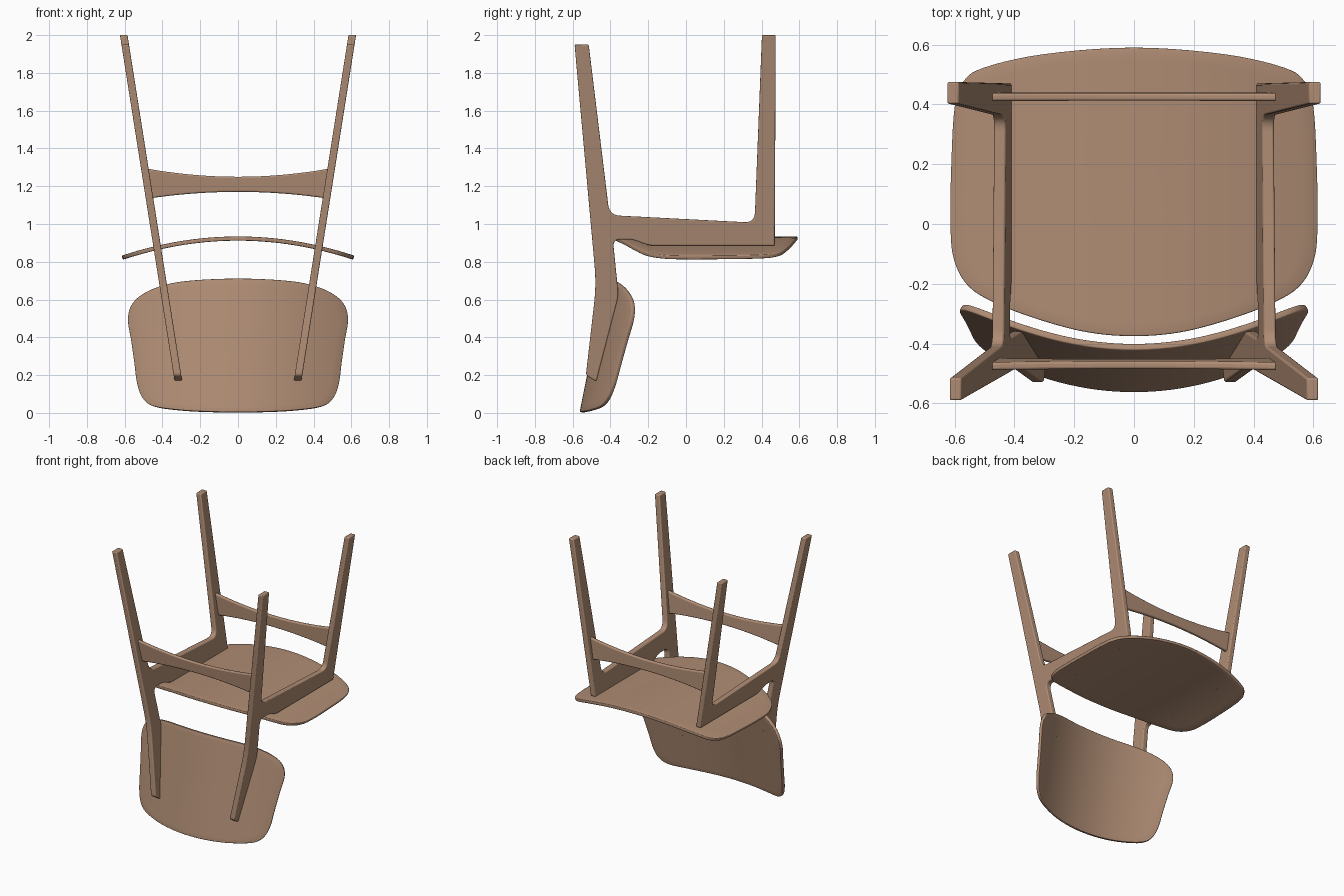
import bpy, bmesh, math
from mathutils import Vector

if "Cube" in bpy.data.objects:
    bpy.data.objects.remove(bpy.data.objects["Cube"])

wood = bpy.data.materials.new("warm wood")
wood.diffuse_color = (0.43, 0.265, 0.175, 1)
wood.use_nodes = True
wood.node_tree.nodes["Principled BSDF"].inputs["Base Color"].default_value = wood.diffuse_color


def make(name, bm, bevel=0.0, solid=0.0, mirror=False):
    """Turn a bmesh into a smooth-shaded wooden object with its modifiers."""
    bmesh.ops.recalc_face_normals(bm, faces=bm.faces)
    me = bpy.data.meshes.new(name)
    bm.to_mesh(me)
    bm.free()
    me.materials.append(wood)
    ob = bpy.data.objects.new(name, me)
    bpy.context.collection.objects.link(ob)
    if solid:
        m = ob.modifiers.new("thickness", 'SOLIDIFY')
        m.thickness, m.offset = solid, 0
    if bevel:
        m = ob.modifiers.new("rounded edges", 'BEVEL')
        m.width, m.segments = bevel, 3
        m.limit_method, m.angle_limit = 'ANGLE', math.radians(40)
    if mirror:
        ob.modifiers.new("mirror", 'MIRROR')
    bpy.ops.object.select_all(action='DESELECT')
    ob.select_set(True)
    bpy.context.view_layer.objects.active = ob
    bpy.ops.object.shade_smooth_by_angle(angle=math.radians(35))
    return ob


def smooth_loop(half, steps=5):
    """Closed Catmull-Rom outline from a right-hand half (first and last on the axis)."""
    pts = [Vector(p) for p in half] + [Vector((-x, v)) for x, v in half[-2:0:-1]]
    n, out = len(pts), []
    for i in range(n):
        a, b, c, d = (pts[(i + k) % n] for k in (-1, 0, 1, 2))
        for s in range(steps):
            t = s / steps
            out.append(0.5 * (2 * b + (c - a) * t + (2 * a - 5 * b + 4 * c - d) * t * t
                              + (3 * b - a - 3 * c + d) * t ** 3))
    return out


def sheet(name, half, bend, thick, rings=12):
    """Bent plywood sheet: concentric rings of the outline mapped by bend(x, v)."""
    loop = smooth_loop(half)
    mid = Vector((0, (half[0][1] + half[-1][1]) / 2))
    bm = bmesh.new()
    centre = bm.verts.new(bend(*mid))
    prev = None
    for r in range(1, rings + 1):
        ring = [bm.verts.new(bend(*(mid + (p - mid) * r / rings))) for p in loop]
        for i in range(len(ring)):
            j = (i + 1) % len(ring)
            bm.faces.new((prev[i], prev[j], ring[j], ring[i]) if prev
                         else (centre, ring[j], ring[i]))
        prev = ring
    return make(name, bm, bevel=0.005, solid=thick)


# Seat: arched across its width
def seat_bend(x, y):
    return (x, y, 0.923 - 0.27 * x * x)


sheet("seat", [(0, 0.59), (0.3, 0.568), (0.5, 0.523), (0.57, 0.475), (0.598, 0.39),
               (0.609, 0.2), (0.612, 0.0), (0.6, -0.12), (0.55, -0.21), (0.45, -0.27),
               (0.3, -0.325), (0.15, -0.363), (0, -0.375)], seat_bend, 0.022)


# Backrest: leaning and curved around the sitter
def back_bend(x, z):
    return (x, -0.553 + 0.2 * z + 0.51 * x * x, z)


sheet("backrest", [(0, 0.71), (0.2, 0.703), (0.35, 0.685), (0.47, 0.645), (0.55, 0.585),
                   (0.579, 0.5), (0.562, 0.38), (0.545, 0.26), (0.53, 0.15), (0.5, 0.075),
                   (0.44, 0.033), (0.3, 0.013), (0.15, 0.005), (0, 0.003)], back_bend, 0.022)


# Side frames: two legs, rail and back post in one splayed board
def splay(z):
    return 0.289 + 0.158 * z


corners = [(-0.59, 1.95, 0), (-0.515, 1.95, 0), (-0.405, 1.047, 0.055), (0.363, 1.007, 0.055),
           (0.402, 2.0, 0), (0.475, 2.0, 0), (0.47, 0.885, 0), (-0.2, 0.885, 0.04),
           (-0.28, 0.918, 0.03), (-0.387, 0.918, 0.04), (-0.357, 0.62, 0.04),
           (-0.475, 0.165, 0.015), (-0.53, 0.2, 0.015), (-0.475, 0.68, 0.1)]
profile = []
for i, (y, z, r) in enumerate(corners):
    p = Vector((y, z))
    if not r:
        profile.append(p)
        continue
    a = p + (Vector(corners[i - 1][:2]) - p).normalized() * r
    b = p + (Vector(corners[(i + 1) % len(corners)][:2]) - p).normalized() * r
    for k in range(8):
        t = k / 7
        profile.append(a * (1 - t) ** 2 + p * 2 * t * (1 - t) + b * t * t)

bm = bmesh.new()
inner, outer = ([bm.verts.new((splay(z) + dx, y, z)) for y, z in profile]
                for dx in (-0.02, 0.02))
bm.faces.new(inner)
bm.faces.new(outer[::-1])
for i in range(len(profile)):
    j = (i + 1) % len(profile)
    bm.faces.new((inner[i], outer[i], outer[j], inner[j]))
make("side_frames", bm, bevel=0.007, mirror=True)


# Stretchers: waisted bars between the legs
def stretcher(name, y0, lean, thick=0.026, n=24):
    bm = bmesh.new()
    prev = None
    for k in range(n + 1):
        u = 2 * k / n - 1
        sec = []
        for z, d in ((1.25 + 0.043 * u * u, -1), (1.25 + 0.043 * u * u, 1),
                     (1.17 - 0.033 * u * u, 1), (1.17 - 0.033 * u * u, -1)):
            sec.append(bm.verts.new((u * (splay(z) - 0.01),
                                     y0 + lean * (z - 1.21) + d * thick / 2, z)))
        if prev:
            for i in range(4):
                j = (i + 1) % 4
                bm.faces.new((prev[i], prev[j], sec[j], sec[i]))
        else:
            bm.faces.new(sec)
        prev = sec
    bm.faces.new(prev[::-1])
    make(name, bm, bevel=0.008)


stretcher("front_stretcher", 0.426, -0.02)
stretcher("rear_stretcher", -0.468, -0.1)


# Screw plugs: tiny discs on the sitting faces
def plugs(name, bend, spots, axis):
    bm = bmesh.new()
    for x, v in spots:
        rot = Vector((0, 0, 1)).rotation_difference(axis(x)).to_matrix().to_4x4()
        rot.translation = Vector(bend(x, v)) + axis(x) * 0.010
        bmesh.ops.create_cone(bm, cap_ends=True, segments=12, radius1=0.006,
                              radius2=0.006, depth=0.004, matrix=rot)
    make(name, bm, mirror=True)


plugs("seat_plugs", seat_bend, [(0.43, -0.1), (0.43, 0.36)],
      lambda x: Vector((-0.54 * x, 0, -1)).normalized())
plugs("backrest_plugs", back_bend, [(0.335, 0.28), (0.375, 0.53)],
      lambda x: Vector((-1.02 * x, 1, -0.2)).normalized())
